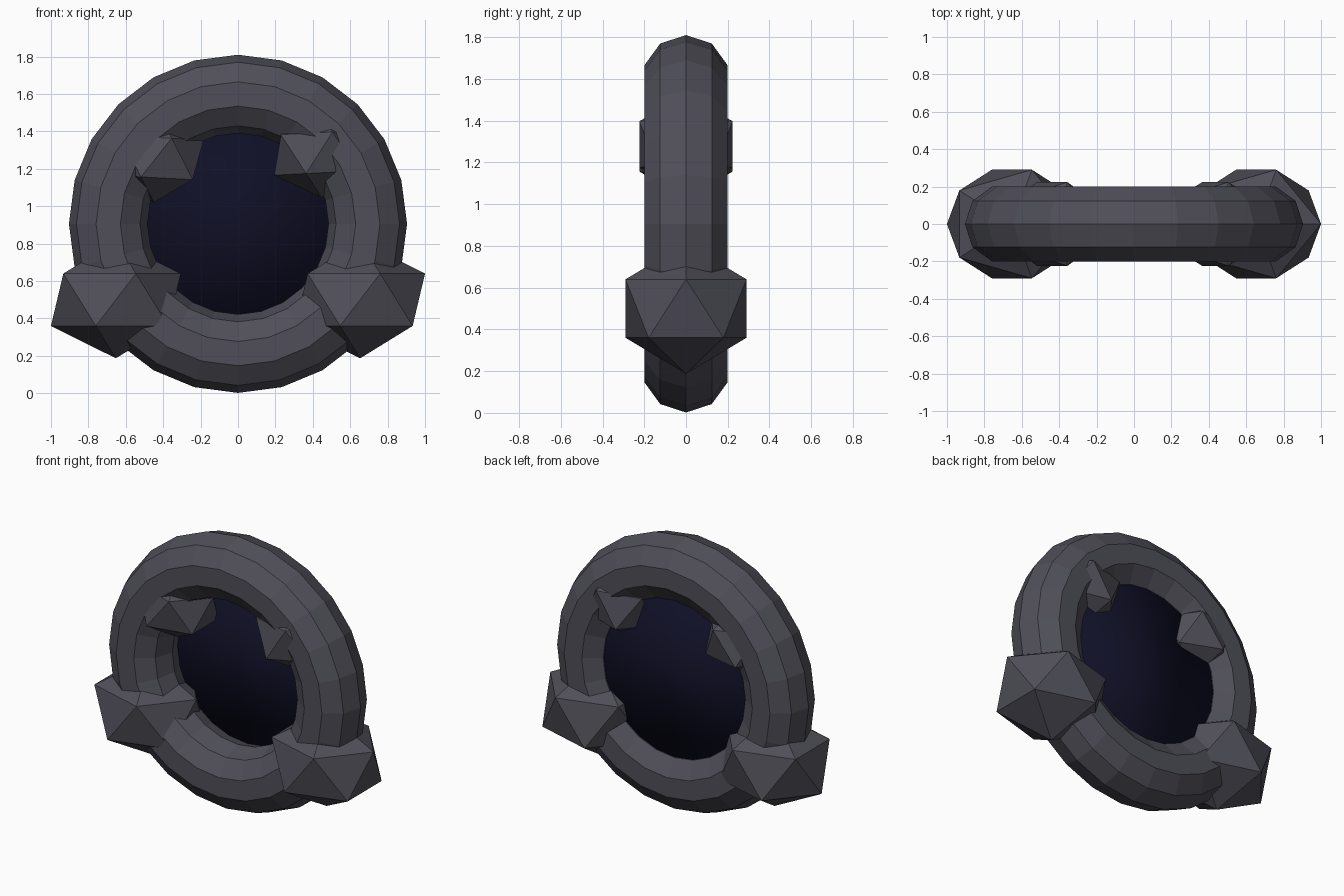
import bpy
from math import radians

cube = bpy.data.objects.get("Cube")
if cube:
    bpy.data.objects.remove(cube, do_unlink=True)


def make_material(name, rgb):
    mat = bpy.data.materials.new(name)
    mat.use_nodes = True
    color = (*rgb, 1.0)
    mat.diffuse_color = color
    bsdf = next(n for n in mat.node_tree.nodes if n.type == 'BSDF_PRINCIPLED')
    bsdf.inputs["Base Color"].default_value = color
    return mat


def finish(name, mat):
    obj = bpy.context.object
    obj.name = name
    obj.data.materials.append(mat)
    return obj


def add_rock(name, center, size, tilt=0):
    """Faceted boulder: a stretched icosahedron."""
    bpy.ops.mesh.primitive_ico_sphere_add(
        subdivisions=1, radius=1, location=center, rotation=(0, radians(tilt), 0))
    rock = finish(name, stone)
    rock.scale = size
    return rock


stone = make_material("dark stone", (0.08, 0.078, 0.1))
void = make_material("midnight blue", (0.005, 0.005, 0.02))

RING_Z = 0.906
UPRIGHT = (radians(90), 0, 0)

# Upright faceted stone ring
bpy.ops.mesh.primitive_torus_add(
    major_radius=0.694, minor_radius=0.21, major_segments=24, minor_segments=10,
    location=(0, 0, RING_Z), rotation=UPRIGHT)
ring = finish("stone_ring", stone)
bpy.ops.object.shade_flat()

# Thin dark disc filling the opening, set towards the back
bpy.ops.mesh.primitive_cylinder_add(
    vertices=32, radius=0.58, depth=0.02,
    location=(0, 0.11, RING_Z), rotation=UPRIGHT)
finish("portal_disc", void)
bpy.ops.object.shade_smooth()

# Large boulders at the base
for side, x in (("right", -0.653), ("left", 0.653)):
    add_rock("base_rock_" + side, (x, 0, 0.5), (0.388, 0.341, 0.313))

# Small rocks on the upper inside of the ring, tilted slightly
small = (0.277, 0.263, 0.24)
add_rock("upper_rock_right", (-0.437, 0, 1.26), small, 3)
add_rock("upper_rock_left", (0.435, 0, 1.286), small, -3)
